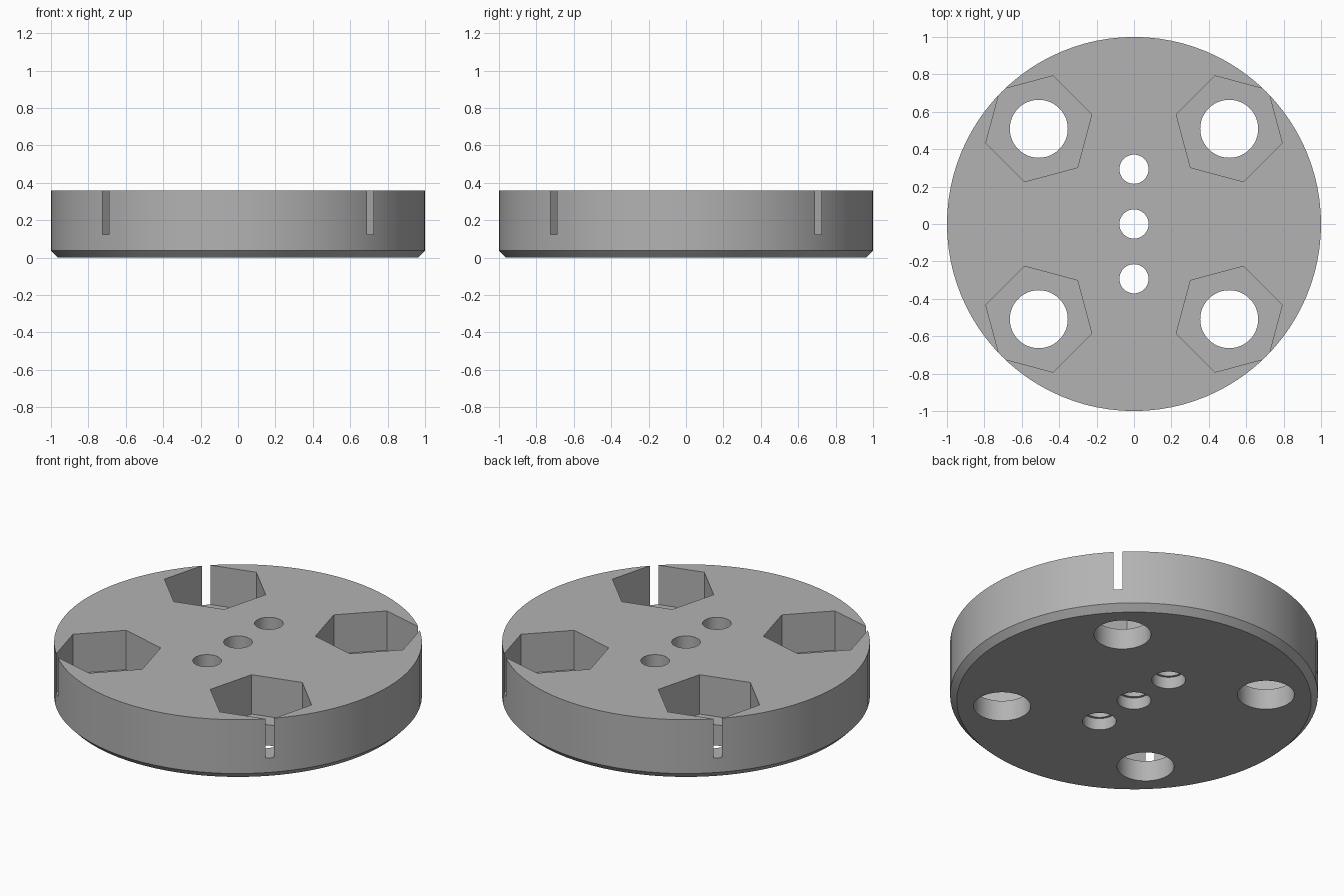
import bpy, bmesh, math

if "Cube" in bpy.data.objects:
    bpy.data.objects.remove(bpy.data.objects["Cube"], do_unlink=True)

HEIGHT = 0.36
POCKET_FLOOR = 0.124

grey = bpy.data.materials.new("plain grey")
grey.use_nodes = True
colour = (0.45, 0.45, 0.45, 1)
grey.diffuse_color = colour
grey.node_tree.nodes["Principled BSDF"].inputs["Base Color"].default_value = colour


def stack(name, profile, sides, centre=(0, 0), turn=0.0):
    """Closed solid made of rings given as (radius, z), bottom to top."""
    bm = bmesh.new()
    rings = []
    for radius, z in profile:
        ring = []
        for i in range(sides):
            a = turn + math.tau * i / sides
            ring.append(bm.verts.new((centre[0] + radius * math.cos(a),
                                      centre[1] + radius * math.sin(a), z)))
        rings.append(ring)
    for low, high in zip(rings, rings[1:]):
        for i in range(sides):
            j = (i + 1) % sides
            bm.faces.new((low[i], low[j], high[j], high[i]))
    bm.faces.new(rings[0][::-1])
    bm.faces.new(rings[-1])
    mesh = bpy.data.meshes.new(name)
    bm.to_mesh(mesh)
    bm.free()
    mesh.materials.append(grey)
    obj = bpy.data.objects.new(name, mesh)
    bpy.context.collection.objects.link(obj)
    return obj


# Round body with a chamfered lower rim
body = stack("round_plate", [(0.964, 0), (1, 0.037), (1, HEIGHT)], 96)
cutters = []

# Hexagonal pockets whose outer corner breaks through the rim, with through holes
for k in range(4):
    angle = math.radians(45 + 90 * k)
    centre = (0.72 * math.cos(angle), 0.72 * math.sin(angle))
    cutters.append(stack("pocket_cutter", [(0.293, POCKET_FLOOR), (0.293, 0.5)],
                         6, centre, angle))
    cutters.append(stack("bolt_hole_cutter", [(0.155, -0.1), (0.155, 0.2)],
                         48, centre))

# Row of small holes, wider at the underside
for y in (-0.293, 0, 0.293):
    cutters.append(stack("small_hole_cutter",
                         [(0.092, -0.1), (0.092, 0.07), (0.078, 0.07), (0.078, 0.5)],
                         40, (0, y)))

# Cut the body and drop the cutters
bpy.context.view_layer.objects.active = body
for cutter in cutters:
    mod = body.modifiers.new("cut", "BOOLEAN")
    mod.operation = "DIFFERENCE"
    mod.solver = "EXACT"
    mod.object = cutter
    bpy.ops.object.modifier_apply(modifier=mod.name)
    bpy.data.objects.remove(cutter, do_unlink=True)

bpy.ops.object.select_all(action="DESELECT")
body.select_set(True)
bpy.ops.object.shade_smooth_by_angle(angle=math.radians(25))
